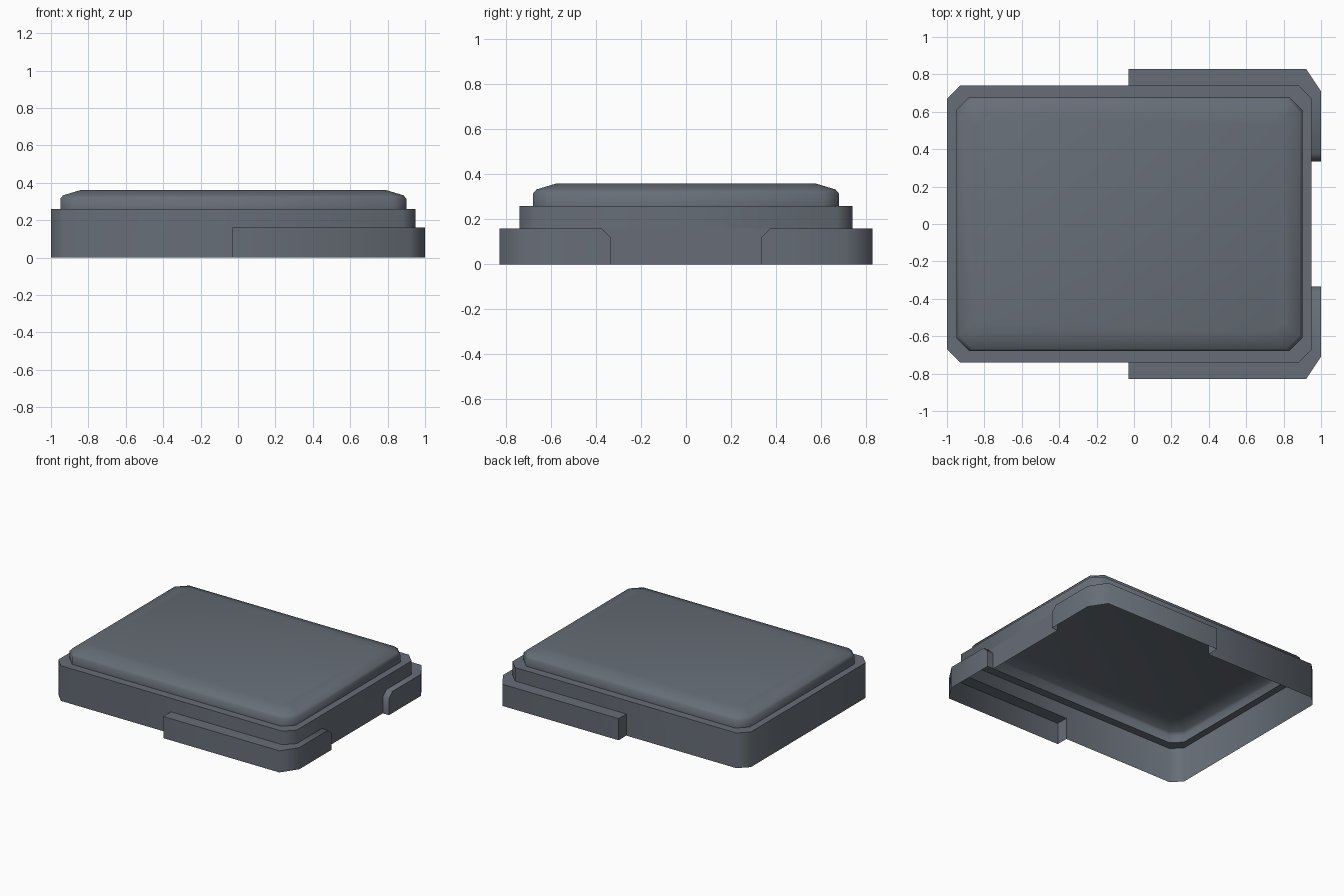
import bpy
import bmesh
import math

if "Cube" in bpy.data.objects:
    bpy.data.objects.remove(bpy.data.objects["Cube"])

slate = bpy.data.materials.new("slate_grey")
slate.diffuse_color = (0.135, 0.155, 0.185, 1)
slate.use_nodes = True
slate.node_tree.nodes["Principled BSDF"].inputs["Base Color"].default_value = slate.diffuse_color


def octagon(x0, x1, y, c, z):
    """Counter-clockwise rectangle with cut corners."""
    return [(x0 + c, -y, z), (x1 - c, -y, z), (x1, -y + c, z), (x1, y - c, z),
            (x1 - c, y, z), (x0 + c, y, z), (x0, y - c, z), (x0, -y + c, z)]


def strip(low, high, closed=False):
    """Quads between two matching point rows."""
    n = len(low)
    return [[low[i], low[(i + 1) % n], high[(i + 1) % n], high[i]]
            for i in range(n if closed else n - 1)]


def at(points, z):
    return [(x, y, z) for x, y in points]


def make(name, faces, flip_y=False):
    bm = bmesh.new()
    for pts in faces:
        if flip_y:
            pts = [(x, -y, z) for x, y, z in reversed(pts)]
        bm.faces.new([bm.verts.new(p) for p in pts])
    bmesh.ops.remove_doubles(bm, verts=bm.verts, dist=0.0005)
    me = bpy.data.meshes.new(name)
    bm.to_mesh(me)
    bm.free()
    me.materials.append(slate)
    ob = bpy.data.objects.new(name, me)
    bpy.context.collection.objects.link(ob)
    bpy.ops.object.select_all(action='DESELECT')
    ob.select_set(True)
    bpy.context.view_layer.objects.active = ob
    bpy.ops.object.shade_smooth_by_angle(angle=math.radians(60))


# Raised cover with a softened top edge
rings = [octagon(-0.95, 0.90, 0.68, 0.07, 0.26),
         octagon(-0.95, 0.90, 0.68, 0.07, 0.315),
         octagon(-0.935, 0.885, 0.665, 0.07, 0.333),
         octagon(-0.845, 0.795, 0.575, 0.05, 0.36)]
cover = [f for a, b in zip(rings, rings[1:]) for f in strip(a, b, True)]
cover.append(rings[-1])
make("top_cover", cover)

# Case: step around the cover, upper band, and the skirt outside the guards
Z = 0.16
rim = octagon(-1, 0.95, 0.74, 0.07, 0.26)
case = strip(rim, rings[0], True)
case += strip([(x, y, Z) for x, y, _ in rim], rim, True)
left = [(-0.03, 0.74), (-0.93, 0.74), (-1, 0.67), (-1, -0.67), (-0.93, -0.74), (-0.03, -0.74)]
case += strip(at(left, 0), at(left, Z))
case.append([(0.95, -0.335, 0), (0.95, 0.335, 0), (0.95, 0.335, 0.12),
             (0.95, 0.375, Z), (0.95, -0.375, Z), (0.95, -0.335, 0.12)])
make("case_shell", case)

# Corner guards: hollow stepped-out walls at both right-hand corners
outer = [(1, 0.375), (1, 0.71), (0.92, 0.83), (-0.03, 0.83)]
inner = [(0.95, 0.375), (0.95, 0.67), (0.88, 0.74), (-0.03, 0.74)]
guard = strip(at(outer, 0), at(outer, Z))
guard += strip(at(outer, Z), at(inner, Z))
# cut nose at the side end
guard.append([(1, 0.335, 0), (1, 0.375, 0), (1, 0.375, Z), (1, 0.335, 0.12)])
guard.append([(1, 0.335, 0.12), (1, 0.375, Z), (0.95, 0.375, Z), (0.95, 0.335, 0.12)])
guard.append([(0.95, 0.335, 0), (1, 0.335, 0), (1, 0.335, 0.12), (0.95, 0.335, 0.12)])
# flat end along the long side
guard.append([(-0.03, 0.83, 0), (-0.03, 0.74, 0), (-0.03, 0.74, Z), (-0.03, 0.83, Z)])
make("back_corner_guard", guard)
make("front_corner_guard", guard, flip_y=True)
